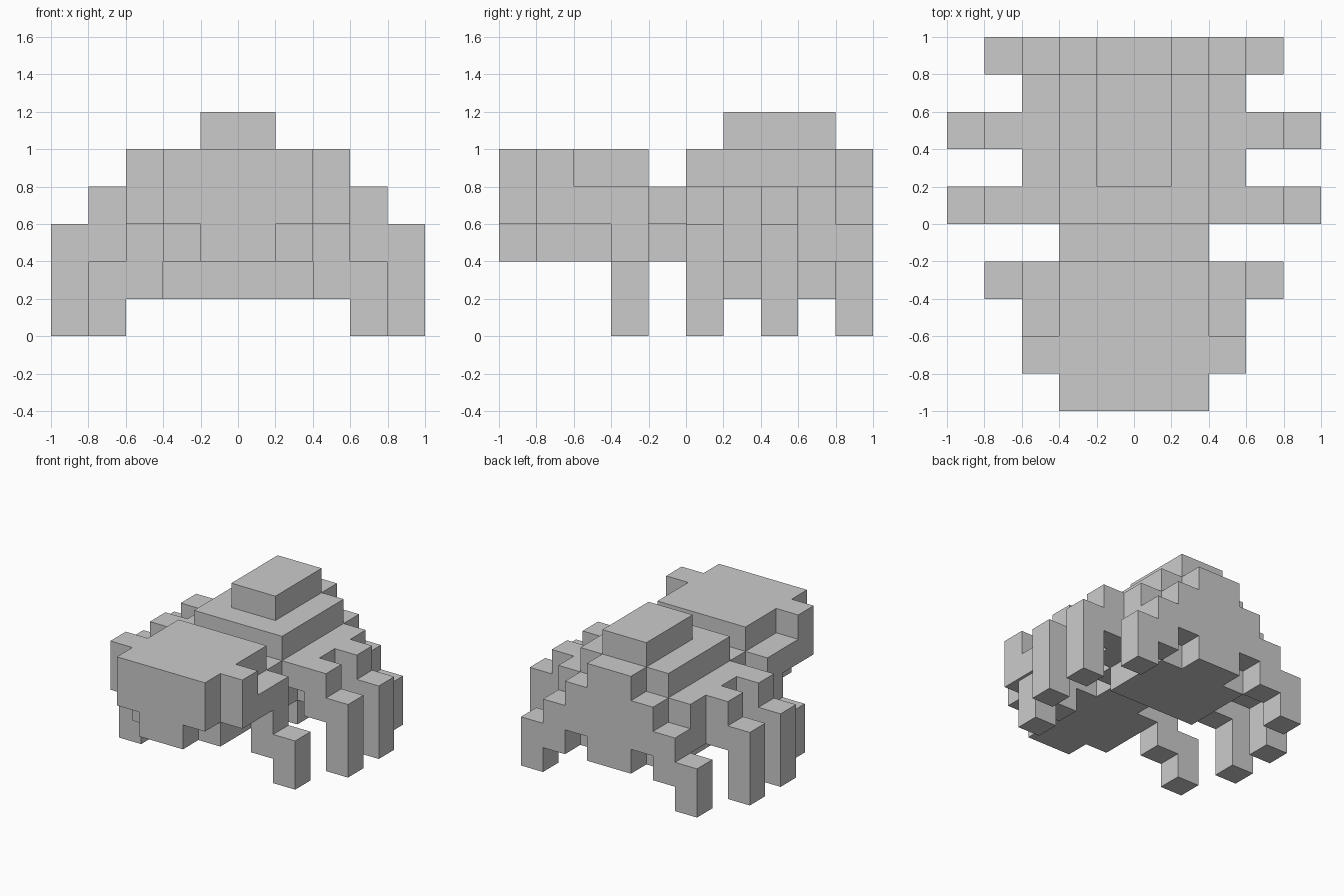
import bpy, bmesh
from math import radians
from mathutils import Vector

if "Cube" in bpy.data.objects:
    bpy.data.objects.remove(bpy.data.objects["Cube"])

U = 0.2  # block size


def box(x0, x1, y0, y1, z0, z1):
    """Set of grid blocks filling a box, limits given in tenths of a unit."""
    return {(x, y, z) for x in range(x0 // 2, x1 // 2)
            for y in range(y0 // 2, y1 // 2) for z in range(z0 // 2, z1 // 2)}


def slab(half, y0, y1, z0, z1):
    """Box centred on x = 0."""
    return box(-half, half, y0, y1, z0, z1)


def mirrored(cells):
    return {(-1 - x, y, z) for x, y, z in cells}


parts = {}

# Head: stepped face, raised cheeks, lower shoulders behind
parts["head"] = (slab(4, -10, -2, 6, 10) | slab(2, -10, -8, 4, 6)
                 | slab(4, -8, -2, 4, 6) | slab(6, -8, -6, 6, 10)
                 | slab(6, -6, -2, 6, 8))

# Neck between head and body
parts["neck"] = slab(4, -2, 0, 6, 8) | slab(2, -2, 0, 4, 6)

# Body: stacked tiers with a stepped back end
parts["body"] = (slab(4, 0, 8, 4, 10) | slab(6, 0, 2, 6, 8)
                 | slab(6, 2, 8, 4, 8) | slab(4, 2, 8, 2, 4)
                 | slab(2, 2, 8, 10, 12)
                 | slab(2, 8, 10, 2, 10) | slab(4, 8, 10, 4, 8))

# Legs, right side then mirrored
legs = {
    "front_leg": box(4, 6, -4, -2, 2, 6) | box(6, 8, -4, -2, 0, 4),
    "second_leg": box(6, 8, 0, 2, 4, 8) | box(8, 10, 0, 2, 0, 6),
    "third_leg": box(6, 8, 4, 6, 4, 8) | box(8, 10, 4, 6, 0, 6),
    "back_leg": box(4, 6, 8, 10, 2, 6) | box(6, 8, 8, 10, 0, 4),
}
for name, cells in legs.items():
    parts[name + "_right"] = cells
    parts[name + "_left"] = mirrored(cells)

solid = set().union(*parts.values())


def build(name, cells):
    """Skin the blocks, leaving out faces hidden against other blocks."""
    bm = bmesh.new()
    for c in cells:
        for axis in range(3):
            for side in (0, 1):
                n = list(c)
                n[axis] += 2 * side - 1
                if tuple(n) in solid:
                    continue
                corners = []
                for a, b in ((0, 0), (1, 0), (1, 1), (0, 1)):
                    p = Vector(c)
                    p[axis] += side
                    p[(axis + 1) % 3] += a
                    p[(axis + 2) % 3] += b
                    corners.append(bm.verts.new(p * U))
                bm.faces.new(corners if side else corners[::-1])
    bmesh.ops.remove_doubles(bm, verts=bm.verts[:], dist=0.001)
    bmesh.ops.dissolve_limit(bm, angle_limit=radians(1),
                             verts=bm.verts[:], edges=bm.edges[:])
    mesh = bpy.data.meshes.new(name)
    bm.to_mesh(mesh)
    bm.free()
    bpy.context.collection.objects.link(bpy.data.objects.new(name, mesh))


for name, cells in parts.items():
    build(name, cells)
